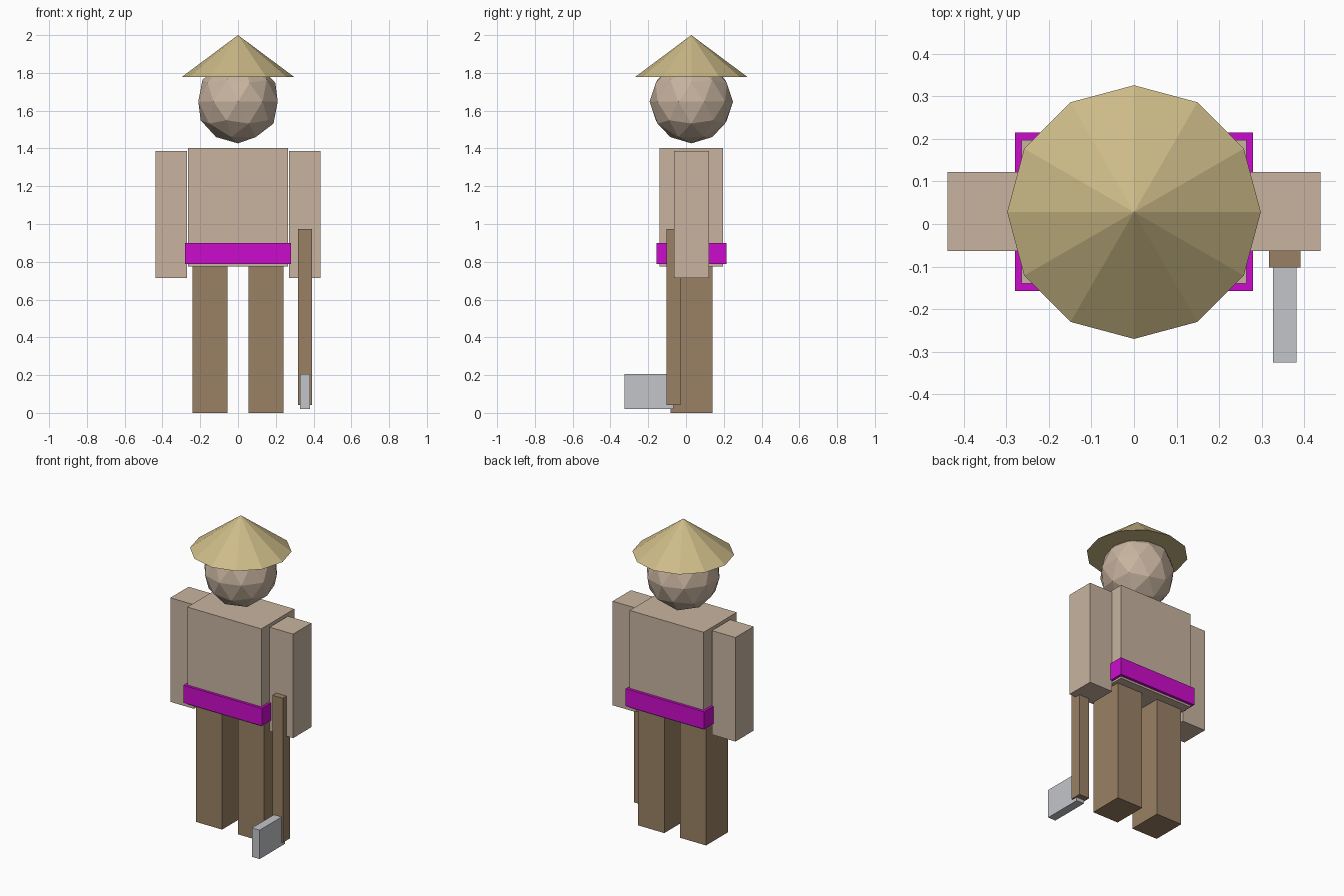
import bpy
import math

if "Cube" in bpy.data.objects:
    bpy.data.objects.remove(bpy.data.objects["Cube"])


def material(name, srgb):
    # Flat colour given as 0-255 display values, stored as linear
    m = bpy.data.materials.new(name)
    m.diffuse_color = [((c / 255 + 0.055) / 1.055) ** 2.4 if c > 10 else c / 3294
                       for c in srgb] + [1.0]
    m.use_nodes = True
    m.node_tree.nodes["Principled BSDF"].inputs["Base Color"].default_value = m.diffuse_color
    return m


skin = material("skin", (200, 180, 160))
brown = material("brown", (154, 129, 101))
magenta = material("magenta", (204, 12, 204))
steel = material("steel", (195, 197, 202))
straw = material("straw", (205, 187, 136))


def finish(name, mat):
    ob = bpy.context.object
    ob.name = name
    ob.data.materials.append(mat)
    return ob


def box(name, x, y, z, mat):
    # Box from its (min, max) range on each axis
    bpy.ops.mesh.primitive_cube_add(size=1, location=[sum(r) / 2 for r in (x, y, z)])
    ob = finish(name, mat)
    ob.scale = [r[1] - r[0] for r in (x, y, z)]
    bpy.ops.object.transform_apply(location=False, rotation=False, scale=True)
    return ob


# Body and sash
box("torso", (-0.264, 0.264), (-0.14, 0.197), (0.774, 1.402), skin)
box("sash", (-0.28, 0.28), (-0.157, 0.215), (0.787, 0.9), magenta)

# Limbs, one per side
for side, s in (("left", -1), ("right", 1)):
    box(side + "_arm", sorted((s * 0.27, s * 0.438)), (-0.064, 0.122), (0.715, 1.386), skin)
    box(side + "_leg", sorted((s * 0.056, s * 0.242)), (-0.082, 0.141), (0.0, 0.78), brown)

# Faceted head
bpy.ops.mesh.primitive_ico_sphere_add(subdivisions=2, radius=0.221, location=(0, 0.028, 1.648))
finish("head", skin)

# Conical straw hat
bpy.ops.mesh.primitive_cone_add(vertices=12, radius1=0.298, radius2=0, depth=0.222,
                                location=(0, 0.028, 1.889))
finish("straw_hat", straw)

# Long handled tool
box("tool_handle", (0.317, 0.391), (-0.102, -0.03), (0.043, 0.974), brown)
box("tool_blade", (0.327, 0.382), (-0.325, -0.066), (0.02, 0.206), steel)
